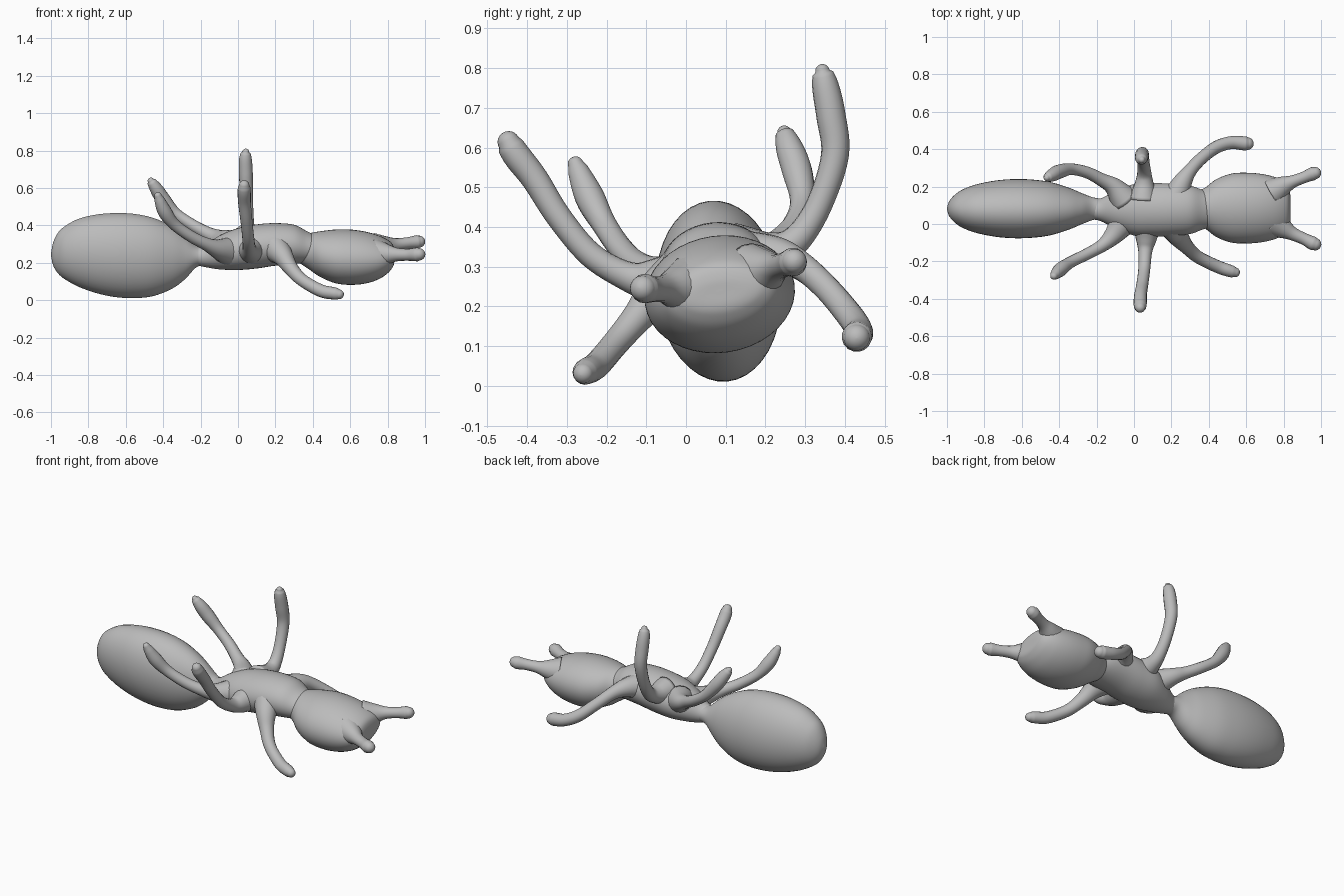
import bpy, bmesh, math
from mathutils import Vector, Matrix

grey = bpy.data.materials.new("plain grey")
grey.diffuse_color = (0.5, 0.5, 0.5, 1)


def smooth_path(keys, steps):
    """Catmull-Rom interpolation through rows of numbers."""
    rows = [Vector(k) for k in keys]
    rows = [rows[0] * 2 - rows[1]] + rows + [rows[-1] * 2 - rows[-2]]
    out = []
    for a, b, c, d in zip(rows, rows[1:], rows[2:], rows[3:]):
        for i in range(steps):
            t = i / steps
            out.append(0.5 * (2 * b + (c - a) * t + (2 * a - 5 * b + 4 * c - d) * t**2
                              + (3 * b - a - 3 * c + d) * t**3))
    return out + [rows[-2]]


def skin(name, rings):
    """Join rings of points with quads and close both ends."""
    bm = bmesh.new()
    loops = [[bm.verts.new(p) for p in ring] for ring in rings]
    n = len(loops[0])
    for r, s in zip(loops, loops[1:]):
        for i in range(n):
            bm.faces.new((r[i], r[(i + 1) % n], s[(i + 1) % n], s[i]))
    bm.faces.new(loops[0][::-1])
    bm.faces.new(loops[-1])
    bmesh.ops.recalc_face_normals(bm, faces=bm.faces)
    mesh = bpy.data.meshes.new(name)
    bm.to_mesh(mesh)
    bm.free()
    mesh.materials.append(grey)
    for p in mesh.polygons:
        p.use_smooth = True
    bpy.context.collection.objects.link(bpy.data.objects.new(name, mesh))


def body(name, keys, cy, roll, n=40):
    """Rolled elliptical sections along x; keys are (x, top, bottom, half width)."""
    rings, rot = [], Matrix.Rotation(roll, 3, 'X')
    for x, top, bot, w in smooth_path(keys, 5):
        centre = Vector((x, cy, (top + bot) / 2))
        h = (top - bot) / 2
        rings.append([centre + rot @ Vector((0, w * math.cos(a), h * math.sin(a)))
                      for a in (math.tau * i / n for i in range(n))])
    skin(name, rings)


def limb(name, keys, n=16):
    """Round tube with a dome at its tip; keys are (x, y, z, radius)."""
    path = smooth_path([Vector(k) for k in keys], 6)
    pts = [(p.to_3d(), p[3]) for p in path]
    pts = [(Vector(p[:3]), p[3]) for p in path]
    tip, r = pts[-1]
    ahead = (tip - pts[-2][0]).normalized()
    pts[-1:] = [(tip + ahead * r * (math.sin(a) - 1), r * max(math.cos(a), 0.02))
                for a in (math.pi / 2 * i / 6 for i in range(7))]
    pts = [p for i, p in enumerate(pts)
           if i >= len(pts) - 7 or (p[0] - tip).dot(ahead) < -r * 1.1]
    rings, side = [], Vector((0.3, 0.2, 0.9))
    for i, (p, r) in enumerate(pts):
        t = (pts[min(i + 1, len(pts) - 1)][0] - pts[max(i - 1, 0)][0]).normalized()
        side = (side - t * side.dot(t)).normalized()
        up = t.cross(side)
        rings.append([p + r * (side * math.cos(a) + up * math.sin(a))
                      for a in (math.tau * k / n for k in range(n))])
    skin(name, rings)


# Three body segments
body("abdomen", [
    (-1, .25, .24, .005), (-.988, .31, .185, .04), (-.96, .365, .14, .072),
    (-.92, .40, .108, .1), (-.85, .437, .07, .127),
    (-.75, .46, .035, .148), (-.65, .467, .015, .157), (-.55, .462, .01, .155),
    (-.45, .44, .022, .142), (-.35, .395, .062, .112), (-.28, .345, .115, .083),
    (-.22, .292, .178, .061), (-.16, .28, .185, .05)], .082, .1)
body("thorax", [
    (-.24, .28, .19, .05), (-.18, .295, .178, .06), (-.1, .345, .165, .1),
    (0, .385, .162, .138), (.1, .405, .17, .143), (.2, .412, .185, .14),
    (.3, .403, .195, .13), (.37, .368, .2, .105), (.43, .34, .215, .09)], .076, .1)
body("head", [
    (.32, .35, .205, .085), (.38, .358, .165, .11), (.44, .368, .125, .155),
    (.52, .377, .092, .185), (.6, .377, .083, .19), (.68, .366, .09, .184),
    (.75, .346, .112, .168), (.8, .322, .145, .145), (.825, .3, .175, .118),
    (.835, .27, .2, .08), (.836, .24, .235, .005)], .085, .14)

# Legs, each from inside the thorax out to the tip
limb("front_leg_near", [
    (.2, .0, .28, .08), (.24, -.07, .235, .056), (.28, -.12, .175, .04), (.34, -.175, .11, .034),
    (.44, -.225, .052, .034), (.51, -.25, .037, .033), (.565, -.265, .027, .026)])
limb("middle_leg_near", [
    (.07, .0, .27, .08), (.065, -.085, .265, .055), (.06, -.15, .277, .037), (.055, -.24, .33, .032),
    (.045, -.32, .425, .032), (.035, -.38, .52, .034), (.033, -.43, .585, .035),
    (.033, -.46, .638, .028)])
limb("back_leg_near", [
    (-.05, .02, .26, .08), (-.11, -.06, .275, .052), (-.17, -.115, .3, .035), (-.25, -.16, .34, .031),
    (-.34, -.205, .405, .031), (-.395, -.245, .48, .037), (-.435, -.285, .575, .02)])
limb("front_leg_far", [
    (.22, .14, .32, .075), (.26, .225, .325, .052), (.3, .285, .305, .037), (.36, .35, .25, .033),
    (.44, .41, .18, .034), (.52, .435, .14, .035), (.6, .43, .123, .038), (.64, .43, .12, .034)])
limb("middle_leg_far", [
    (.05, .13, .33, .08), (.055, .22, .338, .05), (.055, .28, .37, .037), (.05, .335, .455, .033),
    (.045, .375, .58, .035), (.042, .365, .68, .037), (.04, .35, .76, .033), (.043, .34, .81, .018)])
limb("back_leg_far", [
    (-.05, .13, .3, .08), (-.11, .2, .33, .05), (-.17, .235, .36, .036), (-.25, .275, .405, .032),
    (-.335, .293, .465, .031), (-.4, .28, .54, .038), (-.44, .26, .6, .034), (-.475, .243, .652, .018)])

# Antennae
limb("antenna_near", [
    (.74, .01, .245, .085), (.8, -.025, .245, .055), (.85, -.053, .244, .036),
    (.91, -.08, .243, .032), (.96, -.105, .245, .037), (1, -.118, .247, .033)])
limb("antenna_far", [
    (.74, .17, .28, .08), (.8, .205, .29, .052), (.85, .227, .298, .034),
    (.91, .25, .306, .031), (.96, .27, .312, .036), (1, .278, .317, .032)])
